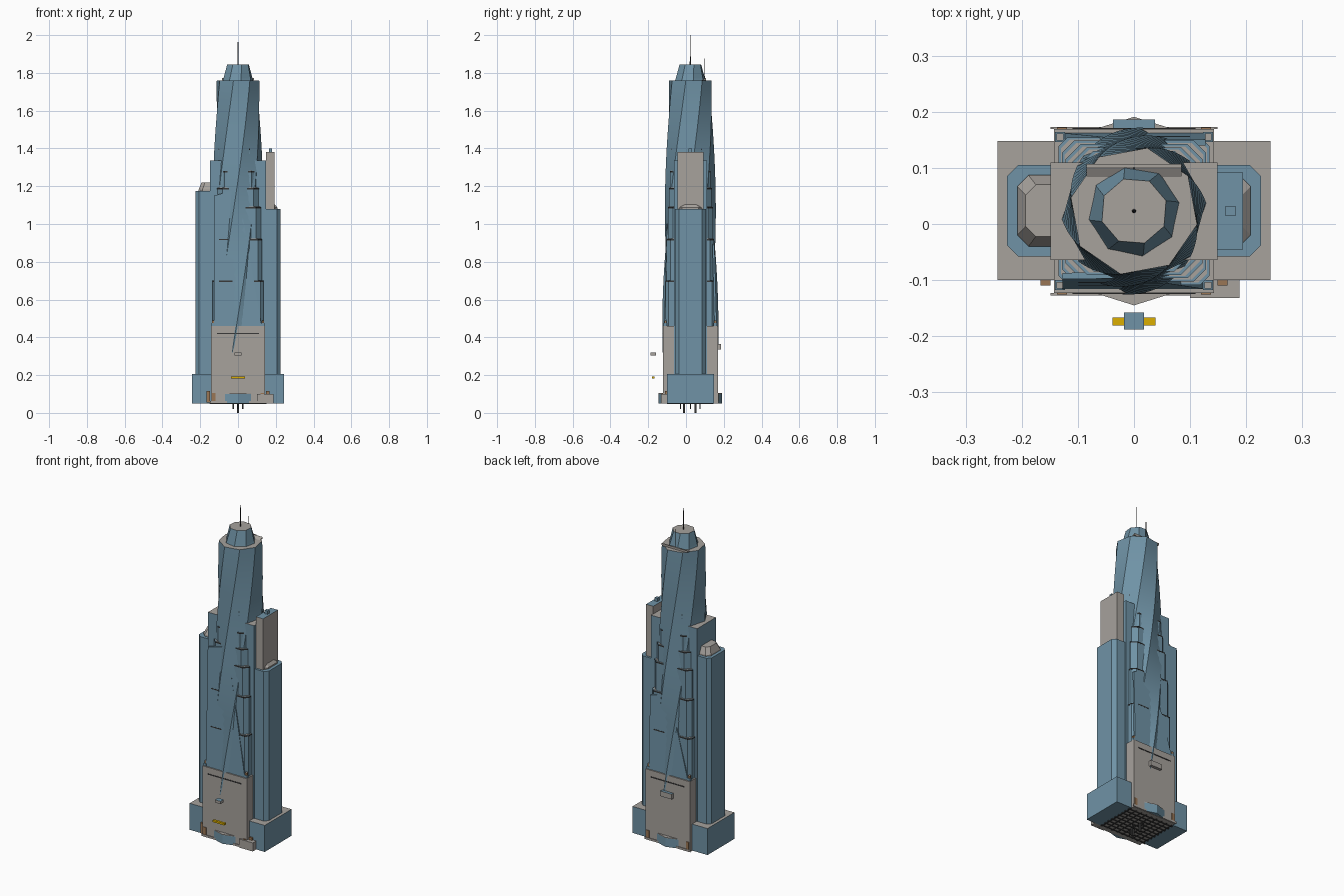
import bpy, bmesh, math

if "Cube" in bpy.data.objects:
    bpy.data.objects.remove(bpy.data.objects["Cube"], do_unlink=True)

CY = 0.023  # depth of the tower axis


def material(name, rgb):
    m = bpy.data.materials.new(name)
    m.use_nodes = True
    m.diffuse_color = (*rgb, 1)
    m.node_tree.nodes["Principled BSDF"].inputs["Base Color"].default_value = (*rgb, 1)
    return m


GLASS = material("blue_glass", (0.16, 0.29, 0.38))
STONE = material("grey_stone", (0.385, 0.36, 0.335))
DARK = material("dark_metal", (0.04, 0.04, 0.04))
GOLD = material("gold", (0.72, 0.43, 0.0))
BROWN = material("brown_trim", (0.32, 0.18, 0.09))


def loft(name, rings, side, top=None, smooth=False):
    """Skin a stack of rings; upward faces take the top material."""
    bm = bmesh.new()
    rows = [[bm.verts.new(p) for p in ring] for ring in rings]
    n = len(rows[0])
    for a, b in zip(rows, rows[1:]):
        for i in range(n):
            j = (i + 1) % n
            bm.faces.new((a[i], a[j], b[j], b[i]))
    bm.faces.new(rows[0][::-1])
    bm.faces.new(rows[-1])
    bmesh.ops.recalc_face_normals(bm, faces=bm.faces)
    for f in bm.faces:
        f.material_index = int(top is not None and f.normal.z > 0.9)
    me = bpy.data.meshes.new(name)
    bm.to_mesh(me)
    bm.free()
    me.materials.append(side)
    if top:
        me.materials.append(top)
    ob = bpy.data.objects.new(name, me)
    bpy.context.collection.objects.link(ob)
    if smooth:
        bpy.ops.object.select_all(action='DESELECT')
        ob.select_set(True)
        bpy.context.view_layer.objects.active = ob
        bpy.ops.object.shade_smooth_by_angle(angle=math.radians(30))
    return ob


def rect(x0, x1, y0, y1, z, c=0.0):
    """Rectangle ring, with cut corners when c is given."""
    if c == 0:
        return [(x0, y0, z), (x1, y0, z), (x1, y1, z), (x0, y1, z)]
    return [(x0 + c, y0, z), (x1 - c, y0, z), (x1, y0 + c, z), (x1, y1 - c, z),
            (x1 - c, y1, z), (x0 + c, y1, z), (x0, y1 - c, z), (x0, y0 + c, z)]


def box(name, x0, x1, y0, y1, z0, z1, side, top=None, c=0.0):
    return loft(name, [rect(x0, x1, y0, y1, z0, c), rect(x0, x1, y0, y1, z1, c)], side, top)


def octagon(r, z, turn, n=8):
    return [(r * math.cos(math.radians(turn) + math.tau * i / n),
             CY + r * math.sin(math.radians(turn) + math.tau * i / n), z) for i in range(n)]


# Podium and central stone base
box("podium", -0.243, 0.243, -0.10, 0.148, 0.05, 0.205, GLASS, STONE)
box("stone_base", -0.143, 0.143, -0.123, 0.169, 0.0485, 0.46, STONE)
for s, nm in ((-1, "front"), (1, "back")):
    y = CY + s * 0.146
    box(nm + "_base_groove", -0.11, 0.11, y - 0.002, y + 0.002, 0.418, 0.424, DARK)
    box(nm + "_base_footing", -0.149, 0.149, min(y, y + s * 0.004), max(y, y + s * 0.004),
        0.05, 0.062, STONE)
    # Pointed entrance canopy over a glazed entrance
    pts = [(-0.07, y), (0.07, y), (0.0, y + s * 0.022)]
    loft(nm + "_entrance", [[(*p, z) for p in pts] for z in (0.05, 0.101)], GLASS)
    loft(nm + "_canopy", [[(*p, z) for p in pts] for z in (0.101, 0.105)], STONE)
    for k in (-1, 1):
        box(nm + "_entrance_column", k * 0.128 - 0.009, k * 0.128 + 0.009,
            y - 0.003, y + 0.003, 0.062, 0.105, BROWN)
        # Framed corner posts on top of the base
        yc = CY + s * 0.132
        box(nm + "_corner_post", k * 0.132 - 0.009, k * 0.132 + 0.009,
            yc - 0.009, yc + 0.009, 0.46, 0.475, GLASS)
        box(nm + "_corner_post_cap", k * 0.132 - 0.006, k * 0.132 + 0.006,
            yc - 0.006, yc + 0.006, 0.475, 0.49, BROWN, STONE)

# Street-level extras
box("side_entrance_block", 0.10, 0.188, -0.132, -0.10, 0.05, 0.10, STONE)
for k in (-1, 1):
    box("podium_door", k * 0.158 - 0.009, k * 0.158 + 0.009, -0.11, -0.10, 0.055, 0.115, BROWN)
box("front_sign_box", -0.018, 0.018, -0.188, -0.158, 0.303, 0.319, STONE, GLASS)
box("gold_plate", -0.038, 0.038, -0.181, -0.167, 0.181, 0.192, GOLD)
box("back_sign_box", -0.037, 0.037, 0.165, 0.186, 0.335, 0.365, STONE, GLASS)

# Underside lattice and support pins
for i in range(9):
    x = -0.14 + i * 0.035
    box("underside_beam_long", x - 0.004, x + 0.004, -0.10, 0.146, 0.047, 0.0505, DARK)
    y = -0.09 + i * 0.028
    box("underside_beam_cross", -0.15, 0.15, y - 0.004, y + 0.004, 0.046, 0.0505, DARK)
for x, y, z, r in ((0, -0.01, 0, 0.006), (0, 0.05, 0, 0.006), (-0.025, CY, 0.02, 0.003),
                   (0.025, CY, 0.02, 0.003), (0, -0.03, 0.02, 0.003), (0, 0.075, 0.02, 0.003)):
    box("support_pin", x - r, x + r, y - r, y + r, z, 0.05, DARK)

# Side towers with sloped roof plant rooms
for s, nm, h in ((-1, "lower_x", 1.175), (1, "upper_x", 1.08)):
    x0, x1 = sorted((s * 0.10, s * 0.226))
    box(nm + "_side_tower", x0, x1, -0.058, 0.105, 0.2, h, GLASS, None, 0.02)
    a0, a1 = sorted((s * 0.12, s * 0.208))
    b0, b1 = sorted((s * 0.12, s * 0.193))
    loft(nm + "_plant_room", [rect(a0, a1, -0.04, 0.087, h, 0.02),
                              rect(a0, a1, -0.04, 0.087, h + 0.008, 0.02),
                              rect(b0, b1, -0.022, 0.07, h + (0.045 if s < 0 else 0.025), 0.018)],
         STONE)
box("stone_slab_tower", 0.148, 0.194, -0.045, 0.092, 1.08, 1.38, STONE, GLASS)
box("slab_tower_hatch", 0.163, 0.181, 0.014, 0.032, 1.38, 1.40, GLASS)

# Middle block behind the side towers
box("middle_block", -0.149, 0.149, -0.064, 0.11, 0.2, 1.335, GLASS, STONE)

# Stepped tiers with cut corners: dark band, glass rim and inset stone roof
levels = (0.70, 0.92, 1.09, 1.19, 1.28, 1.40)
for i, top in enumerate(levels):
    t = i / (len(levels) - 1)
    hx, hy, c = 0.134 - 0.032 * t, 0.131 - 0.030 * t, 0.016 + 0.026 * t
    for part, grow, z0, z1, side, cap in (
            ("tier", 0, 0.45, top - 0.007, GLASS, GLASS),
            ("tier_band", 0.0005, top - 0.007, top, DARK, GLASS),
            ("tier_roof", -0.0035, top, top + 0.002, STONE, STONE)):
        box(part, -hx - grow, hx + grow, CY - hy - grow, CY + hy + grow, z0, z1, side, cap, c)

# Sloping glass screens on the two main faces, with dark bands
for s, nm, h in ((1, "front", 1.15), (-1, "back", 0.89)):
    slope = 0.018 / (1.15 - 0.46)
    outline = [(-0.127, 0.46), (0.125, 0.46), (0.0, h + 0.035), (-0.127, h)]
    loft(nm + "_screen", [[(s * x, CY - s * (d - slope * (z - 0.46)), z) for x, z in outline]
                          for d in (0.128, 0.139)], GLASS)
    for z in (0.70, 0.92):
        if z < h:
            d = 0.139 - slope * (z - 0.46)
            y0, y1 = sorted((CY - s * (d - 0.004), CY - s * (d + 0.001)))
            x0, x1 = sorted((-s * 0.10, -s * 0.03))
            box(nm + "_screen_band", x0, x1, y0, y1, z - 0.006, z, DARK)

# Twisted octagonal shaft: a quarter turn, narrowing upward
steps = 28
shaft = []
for i in range(steps + 1):
    t = i / steps
    shaft.append(octagon(0.150 - 0.035 * t ** 1.5, 0.32 + 1.44 * t, 168 + 90 * t))
loft("twisted_shaft", shaft, GLASS, STONE, smooth=True)

# Roof screen, crown and masts
loft("roof_screen", [rect(-0.06, 0.06, 0.098, 0.106, 1.755), rect(-0.085, 0.085, 0.084, 0.107, 1.762),
                     rect(-0.085, 0.085, 0.102, 0.107, 1.772)], STONE)
loft("crown", [octagon(0.083, 1.755, 190), octagon(0.079, 1.77, 192),
               octagon(0.060, 1.845, 198)], GLASS, STONE)
loft("main_mast", [octagon(0.004, 1.84, 0), octagon(0.002, 1.89, 0),
                   octagon(0.001, 2.0, 0)], DARK)
box("rear_mast", -0.0015, 0.0015, 0.0975, 0.1005, 1.75, 1.875, DARK)
